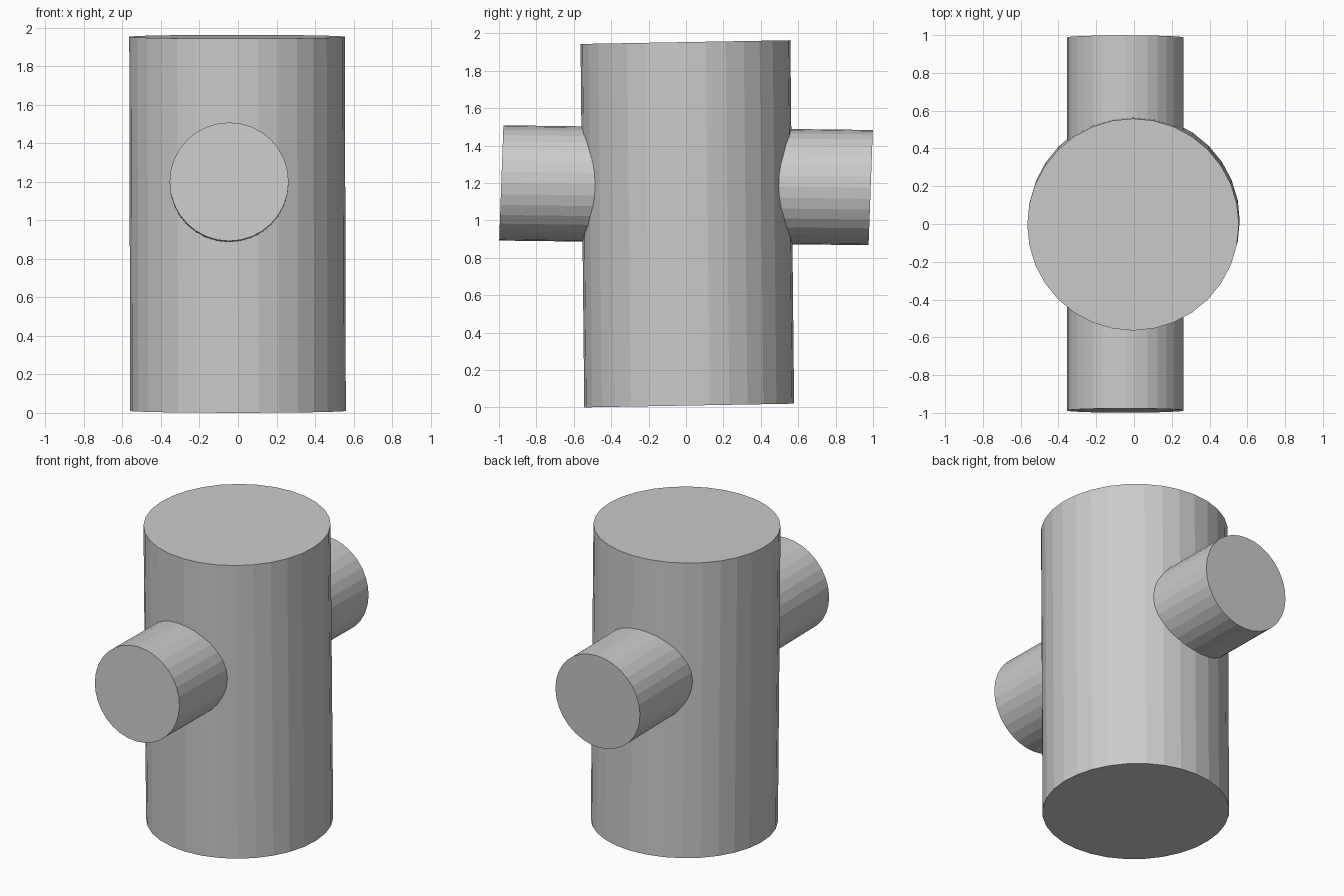
import bpy, bmesh
from mathutils import Matrix, Vector

if "Cube" in bpy.data.objects:
    bpy.data.objects.remove(bpy.data.objects["Cube"])


def cylinder(name, centre, u, v, w, sides=32):
    """Capped cylinder; u and v span the end cap, w is the half-length axis."""
    bm = bmesh.new()
    bmesh.ops.create_cone(bm, cap_ends=True, segments=sides,
                          radius1=1, radius2=1, depth=2)
    m = Matrix((u, v, w)).transposed().to_4x4()
    m.translation = Vector(centre)
    bm.transform(m)
    bmesh.ops.recalc_face_normals(bm, faces=bm.faces)
    mesh = bpy.data.meshes.new(name)
    bm.to_mesh(mesh)
    bm.free()
    obj = bpy.data.objects.new(name, mesh)
    bpy.context.collection.objects.link(obj)
    return obj


# Upright body, leaning very slightly
cylinder("main_body", (-0.0025, 0.007, 0.982),
         (0.56, 0, 0), (0, 0.561, 0.01), (-0.0025, -0.01, 0.9715))

# Cross bar passing through the body front to back, a little off centre
cylinder("cross_bar", (-0.046, 0, 1.188),
         (0.309, 0, 0), (0, 0.0113, 0.308), (0, -0.9875, 0.0125))
